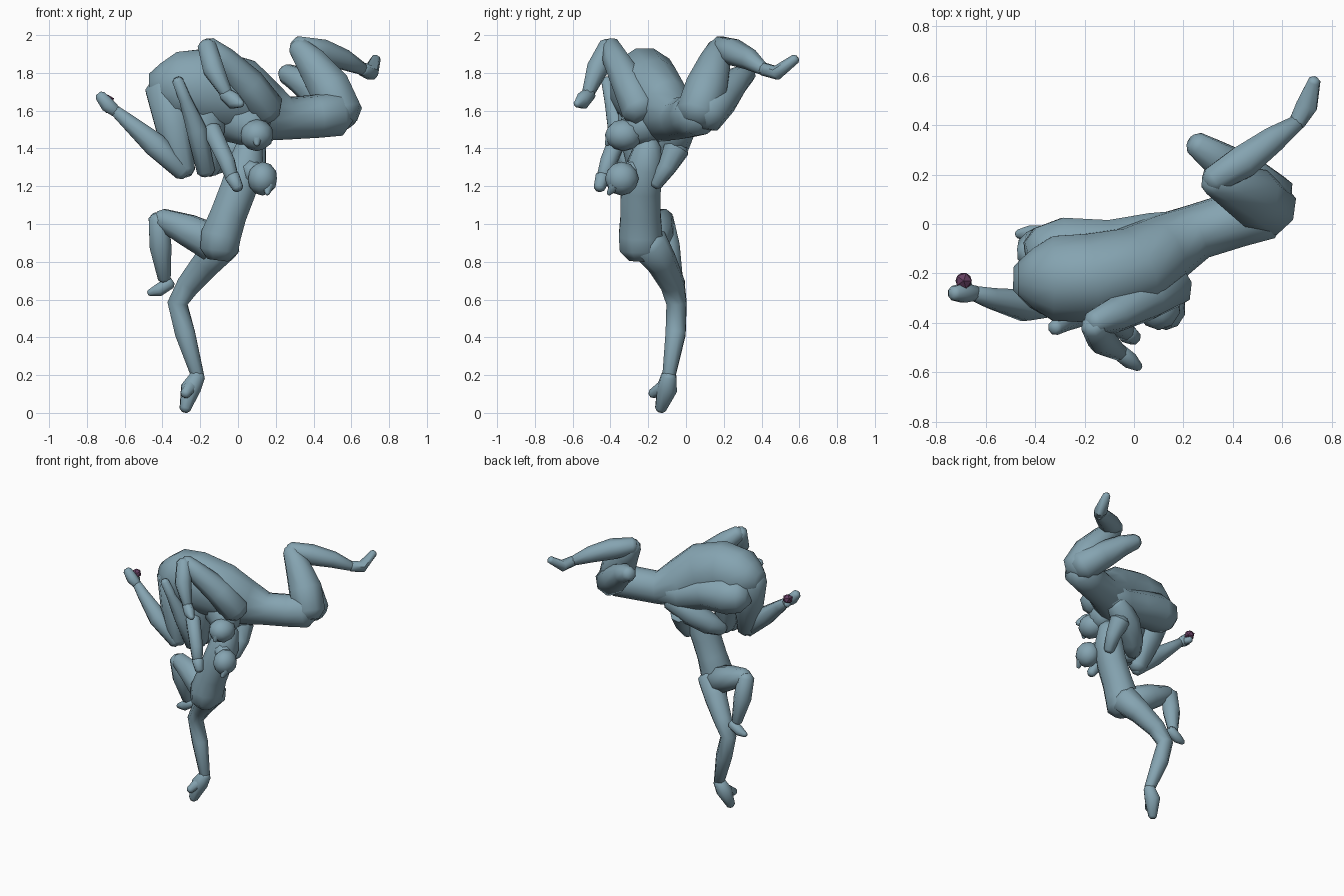
import bpy, bmesh, math
from mathutils import Vector

cube = bpy.data.objects.get("Cube")
if cube:
    bpy.data.objects.remove(cube)


def material(name, rgb):
    mat = bpy.data.materials.new(name)
    mat.use_nodes = True
    color = (*rgb, 1)
    mat.diffuse_color = color
    mat.node_tree.nodes["Principled BSDF"].inputs["Base Color"].default_value = color
    return mat


slate = material("slate blue", (.235, .37, .44))
plum = material("plum", (.13, .05, .12))


def finish(bm, name, mat, angle=50):
    bmesh.ops.recalc_face_normals(bm, faces=bm.faces)
    mesh = bpy.data.meshes.new(name)
    bm.to_mesh(mesh)
    bm.free()
    mesh.materials.append(mat)
    obj = bpy.data.objects.new(name, mesh)
    bpy.context.collection.objects.link(obj)
    bpy.ops.object.select_all(action="DESELECT")
    obj.select_set(True)
    bpy.context.view_layer.objects.active = obj
    if angle:
        bpy.ops.object.shade_smooth_by_angle(angle=math.radians(angle))
    return obj


def loft(name, stations, up=(0, 0, 1), sides=8):
    """Rounded body through stations of x, y, z, radius and optional second radius."""
    centers = [Vector(s[:3]) for s in stations]
    radii = [(s[3], s[-1]) for s in stations]
    # short tapered rings round off both ends
    for end, inner in ((0, 1), (-1, -2)):
        tip = centers[end] + (centers[end] - centers[inner]).normalized() * min(radii[end]) * .5
        small = tuple(r * .55 for r in radii[end])
        place = 0 if end == 0 else len(centers)
        centers.insert(place, tip)
        radii.insert(place, small)
    bm = bmesh.new()
    rings = []
    side = None
    last = len(centers) - 1
    for i, c in enumerate(centers):
        t = Vector()
        if i > 0:
            t += (c - centers[i - 1]).normalized()
        if i < last:
            t += (centers[i + 1] - c).normalized()
        t.normalize()
        side = t.cross(Vector(up)) if side is None else side - t * side.dot(t)
        side.normalize()
        other = side.cross(t)
        ring = []
        for k in range(sides):
            a = math.tau * (k + .5) / sides
            offset = side * math.cos(a) * radii[i][0] + other * math.sin(a) * radii[i][1]
            ring.append(bm.verts.new(c + offset * 1.04))
        rings.append(ring)
    for a, b in zip(rings, rings[1:]):
        for k in range(sides):
            n = (k + 1) % sides
            bm.faces.new((a[k], a[n], b[n], b[k]))
    bm.faces.new(rings[0])
    bm.faces.new(rings[-1])
    return finish(bm, name, slate)


def ball(name, center, scale, mat, detail=2, angle=50):
    bm = bmesh.new()
    bmesh.ops.create_icosphere(bm, subdivisions=detail, radius=1)
    for v in bm.verts:
        v.co = Vector(center) + Vector(a * b for a, b in zip(v.co, scale))
    return finish(bm, name, mat, angle)


FORWARD = (0, 1, 0)

# Lower figure: torso, supporting leg and foot
loft("lower_torso", [(-.1, -.24, .86, .105, .115), (-.09, -.24, .94, .11, .12),
                     (-.05, -.24, 1.05, .1, .11), (0, -.24, 1.18, .1, .11),
                     (.04, -.22, 1.3, .1), (.06, -.2, 1.42, .07)], FORWARD)
loft("standing_leg", [(-.08, -.2, .9, .1), (-.16, -.13, .8, .08), (-.26, -.07, .68, .065),
                      (-.32, -.05, .58, .055), (-.28, -.055, .42, .055),
                      (-.215, -.09, .2, .036)], FORWARD)
loft("standing_foot", [(-.21, -.09, .2, .04), (-.25, -.1, .13, .055),
                       (-.28, -.135, .02, .03)], FORWARD)
loft("standing_heel", [(-.25, -.11, .14, .04), (-.28, -.18, .1, .025)])

# Lower figure: raised leg
loft("raised_thigh", [(-.13, -.2, .9, .1), (-.27, -.15, .97, .085), (-.41, -.12, 1.03, .055)])
loft("raised_shin", [(-.42, -.12, 1.03, .055), (-.41, -.09, .88, .06),
                     (-.39, -.05, .71, .035)], FORWARD)
loft("raised_foot", [(-.36, -.04, .69, .035), (-.42, -.04, .65, .035), (-.47, -.04, .635, .018)])

# Lower figure: arms and head
loft("front_arm", [(-.14, -.34, 1.5, .05), (-.06, -.41, 1.33, .045),
                   (-.03, -.44, 1.24, .035)], FORWARD)
loft("front_hand", [(-.03, -.44, 1.25, .04), (0, -.46, 1.19, .03)], FORWARD)
loft("back_arm", [(.08, -.05, 1.4, .07), (.1, -.1, 1.3, .05),
                  (.09, -.16, 1.21, .035)], FORWARD)
loft("lower_neck", [(.04, -.25, 1.3, .06), (.11, -.32, 1.25, .055)])
ball("lower_head", (.13, -.34, 1.24), (.08, .09, .09), slate)
loft("lower_nose", [(.16, -.38, 1.2, .03), (.155, -.41, 1.16, .012)], FORWARD)

# Upper figure: bent back, waist and hips
loft("upper_torso", [(-.41, -.22, 1.73, .12), (-.33, -.22, 1.73, .17, .18),
                     (-.18, -.22, 1.72, .18, .21), (0, -.18, 1.68, .17, .2),
                     (.12, -.1, 1.6, .14, .17), (.26, -.03, 1.56, .11, .11),
                     (.42, .02, 1.57, .11, .11), (.53, .06, 1.59, .12)], sides=12)
loft("back_flank", [(-.38, -.12, 1.63, .11), (-.28, -.1, 1.62, .13), (-.1, -.1, 1.6, .12),
                    (.08, -.06, 1.55, .11), (.22, -.03, 1.55, .09)])
loft("upper_chest", [(0, -.18, 1.57, .15), (.09, -.27, 1.5, .1)])
loft("hanging_flank", [(.14, -.03, 1.51, .08), (0, -.07, 1.42, .085),
                       (-.1, -.14, 1.34, .075), (-.16, -.2, 1.3, .055)])

# Upper figure: kneeling limbs hanging below the back
loft("outer_thigh", [(-.37, -.22, 1.72, .125), (-.335, -.27, 1.5, .1),
                     (-.285, -.31, 1.28, .06)], FORWARD)
loft("outer_shin", [(-.29, -.32, 1.275, .05), (-.44, -.33, 1.42, .065),
                    (-.58, -.3, 1.54, .042), (-.65, -.28, 1.6, .03)])
loft("outer_foot", [(-.64, -.28, 1.59, .03), (-.69, -.28, 1.63, .04),
                    (-.73, -.28, 1.68, .03)])
loft("inner_thigh", [(-.2, -.23, 1.72, .13), (-.17, -.26, 1.5, .105),
                     (-.15, -.25, 1.285, .06)], FORWARD)
loft("inner_shin", [(-.17, -.3, 1.28, .05), (-.22, -.36, 1.5, .055),
                    (-.28, -.4, 1.66, .034), (-.32, -.42, 1.76, .03)], FORWARD)
ball("held_ball", (-.69, -.23, 1.65), (.037, .037, .035), plum, detail=1, angle=0)
loft("grasping_toe", [(-.67, -.27, 1.61, .025), (-.69, -.22, 1.61, .022)])

# Upper figure: bent arm with hand, and head
loft("upper_arm", [(.15, -.24, 1.6, .1), (.05, -.3, 1.74, .09), (-.08, -.37, 1.87, .07),
                   (-.165, -.4, 1.945, .05)])
loft("forearm", [(-.165, -.41, 1.945, .05), (-.13, -.47, 1.82, .058),
                 (-.06, -.52, 1.69, .033)], FORWARD)
loft("upper_hand", [(-.07, -.51, 1.69, .035), (-.02, -.55, 1.65, .035, .045),
                    (.02, -.58, 1.635, .018)])
ball("upper_head", (.1, -.33, 1.47), (.09, .1, .085), slate)
loft("upper_nose", [(.1, -.4, 1.45, .03), (.1, -.42, 1.42, .012)])

# Upper figure: kicking leg
loft("kicking_thigh", [(.55, .06, 1.58, .115), (.485, .11, 1.72, .115), (.385, .155, 1.86, .085),
                       (.315, .175, 1.94, .055)], FORWARD)
loft("kicking_shin", [(.315, .175, 1.94, .055), (.44, .25, 1.91, .07), (.56, .34, 1.87, .055),
                      (.66, .41, 1.82, .032)])
loft("kicking_foot", [(.66, .41, 1.82, .035), (.7, .48, 1.8, .045, .038),
                      (.73, .58, 1.875, .025)])

# Upper figure: tucked leg
loft("tucked_thigh", [(.56, .1, 1.58, .105), (.45, .19, 1.67, .095), (.33, .27, 1.76, .07),
                      (.25, .325, 1.8, .05)])
loft("tucked_shin", [(.26, .315, 1.79, .05), (.38, .22, 1.72, .055), (.5, .14, 1.64, .04)])
